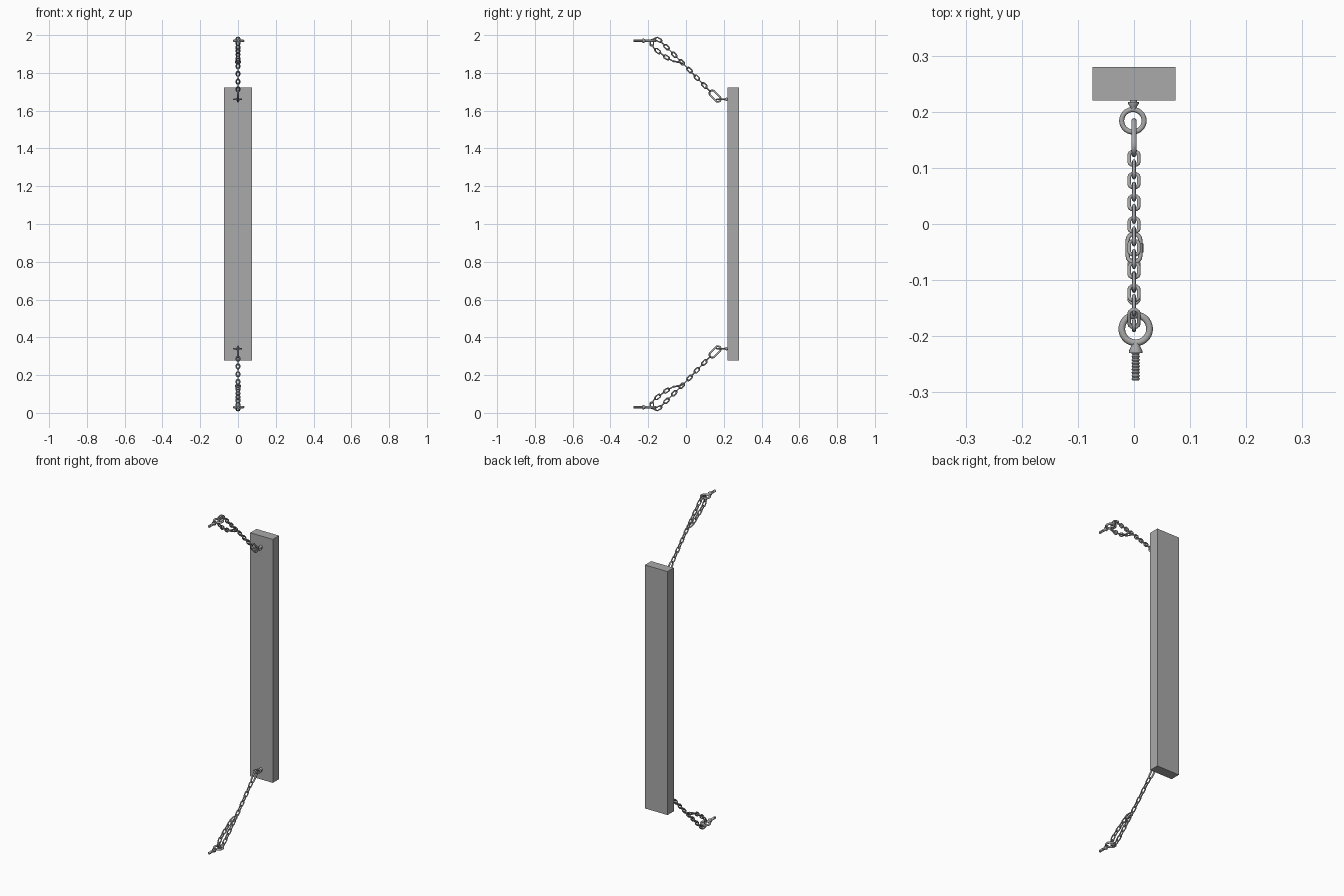
import bpy, bmesh, math
from mathutils import Vector

if "Cube" in bpy.data.objects:
    bpy.data.objects.remove(bpy.data.objects["Cube"])

steel = bpy.data.materials.new("steel grey")
steel.diffuse_color = (0.40, 0.40, 0.40, 1)
steel.use_nodes = True
steel.node_tree.nodes["Principled BSDF"].inputs["Base Color"].default_value = steel.diffuse_color
X = Vector((1, 0, 0))


def finish(bm, name, mirror=False, smooth=True):
    """Turn a bmesh into an object, optionally flipped to the lower end."""
    if mirror:
        for v in bm.verts:
            v.co.z = 2 - v.co.z
    bmesh.ops.recalc_face_normals(bm, faces=bm.faces)
    me = bpy.data.meshes.new(name)
    bm.to_mesh(me)
    bm.free()
    me.materials.append(steel)
    ob = bpy.data.objects.new(name, me)
    bpy.context.collection.objects.link(ob)
    if smooth:
        bpy.ops.object.select_all(action='DESELECT')
        ob.select_set(True)
        bpy.context.view_layer.objects.active = ob
        bpy.ops.object.shade_smooth_by_angle(angle=math.radians(50))


def skin(bm, rings, closed):
    """Join rings of points with quads, capping the ends when open."""
    vs = [[bm.verts.new(p) for p in r] for r in rings]
    n, k = len(vs), len(vs[0])
    for i in range(n if closed else n - 1):
        a, b = vs[i], vs[(i + 1) % n]
        for j in range(k):
            bm.faces.new((a[j], a[(j + 1) % k], b[(j + 1) % k], b[j]))
    if not closed:
        bm.faces.new(vs[0])
        bm.faces.new(vs[-1])


def link(bm, c, d, s, length, width, wire, arc=7, sides=8):
    """Oval link along d, flat in the plane of d and s (outer sizes)."""
    n = d.cross(s)
    r = width / 2 - wire
    h = length / 2 - wire - r
    rings = []
    for end in (1, -1):
        for i in range(arc):
            a = math.pi * i / (arc - 1) - math.pi / 2
            out = end * (d * math.cos(a) + s * math.sin(a))
            p = c + d * h * end + out * r
            rings.append([p + wire * (out * math.cos(t) + n * math.sin(t))
                          for t in (2 * math.pi * j / sides for j in range(sides))])
    skin(bm, rings, True)


def ring(bm, c, major, minor, seg=28, sides=12):
    """Round eye lying flat."""
    rings = []
    for i in range(seg):
        a = 2 * math.pi * i / seg
        o = Vector((math.cos(a), math.sin(a), 0))
        rings.append([c + o * (major + minor * math.cos(t)) + Vector((0, 0, minor * math.sin(t)))
                      for t in (2 * math.pi * j / sides for j in range(sides))])
    skin(bm, rings, True)


def lathe(bm, x, z, profile, sides=16):
    """Turned shape along y from (y, radius) pairs."""
    skin(bm, [[Vector((x + r * math.cos(t), y, z + r * math.sin(t)))
               for t in (2 * math.pi * j / sides for j in range(sides))]
              for y, r in profile], False)


def thread(y0, y1, r, count):
    """Screw thread profile: alternating crest and root."""
    step = (y1 - y0) / (2 * count)
    return [(y0 + step * i, r if i % 2 else r * 0.76) for i in range(2 * count + 1)]


def at(y, z):
    return Vector((0, y, z))


def resample(pts, pitch):
    """Evenly spaced points along a polyline."""
    out, left = [], 0.0
    for a, b in zip(pts, pts[1:]):
        span = (b - a).length
        while left <= span:
            out.append(a.lerp(b, left / span))
            left += pitch
        left -= span
    return out


# Post
bm = bmesh.new()
bmesh.ops.create_cube(bm, size=1)
for v in bm.verts:
    v.co = Vector((v.co.x * 0.148, 0.25 + v.co.y * 0.059, 1 + v.co.z * 1.445))
finish(bm, "post", smooth=False)

chain_path = [at(0.117, 1.713), at(0.0, 1.834), at(-0.137, 1.970), at(-0.163, 1.986),
              at(-0.182, 1.970), at(-0.178, 1.940), at(-0.14, 1.907),
              at(-0.1, 1.880), at(-0.072, 1.864)]

for end, flip in (("upper", False), ("lower", True)):
    # Eye screwed into the post
    bm = bmesh.new()
    ring(bm, Vector((-0.002, 0.184, 1.660)), 0.0200, 0.0045)
    lathe(bm, -0.001, 1.660, [(0.204, 0.005), (0.209, 0.006), (0.214, 0.0095), (0.217, 0.0095),
                              (0.217, 0.006), (0.230, 0.006)])
    finish(bm, end + "_post_eye", flip)

    # Anchor eye bolt with collar and threaded shank
    bm = bmesh.new()
    ring(bm, Vector((0.003, -0.187, 1.970)), 0.0248, 0.006)
    lathe(bm, 0.003, 1.970, [(-0.211, 0.006), (-0.217, 0.0075), (-0.226, 0.012), (-0.230, 0.012),
                             (-0.230, 0.006)])
    lathe(bm, 0.003, 1.970, thread(-0.279, -0.228, 0.0075, 9))
    finish(bm, end + "_anchor_bolt", flip)

    # Large connector between the post eye and the chain
    bm = bmesh.new()
    d = at(-0.7, 0.7).normalized()
    link(bm, at(0.154, 1.677), d, X.cross(d), 0.082, 0.040, 0.0048, arc=9, sides=10)
    finish(bm, end + "_connector", flip)

    # Chain that runs through the anchor eye and doubles back
    bm = bmesh.new()
    pts = resample(chain_path, 0.0285)
    for i, p in enumerate(pts):
        d = (pts[min(i + 1, len(pts) - 1)] - pts[max(i - 1, 0)]).normalized()
        link(bm, p, d, X if i % 2 == 0 else X.cross(d), 0.042, 0.024, 0.0034)
    finish(bm, end + "_chain", flip)

    # Wide coupling that closes the loop, with its sleeve nut
    bm = bmesh.new()
    d = at(0.055, -0.014).normalized()
    c = at(-0.043, 1.857)
    link(bm, c, d, X, 0.060, 0.030, 0.0038, arc=9)
    lathe(bm, 0.0112, c.z, [(c.y - 0.008, 0.0055), (c.y + 0.008, 0.0055)], sides=6)
    finish(bm, end + "_loop_coupling", flip)
